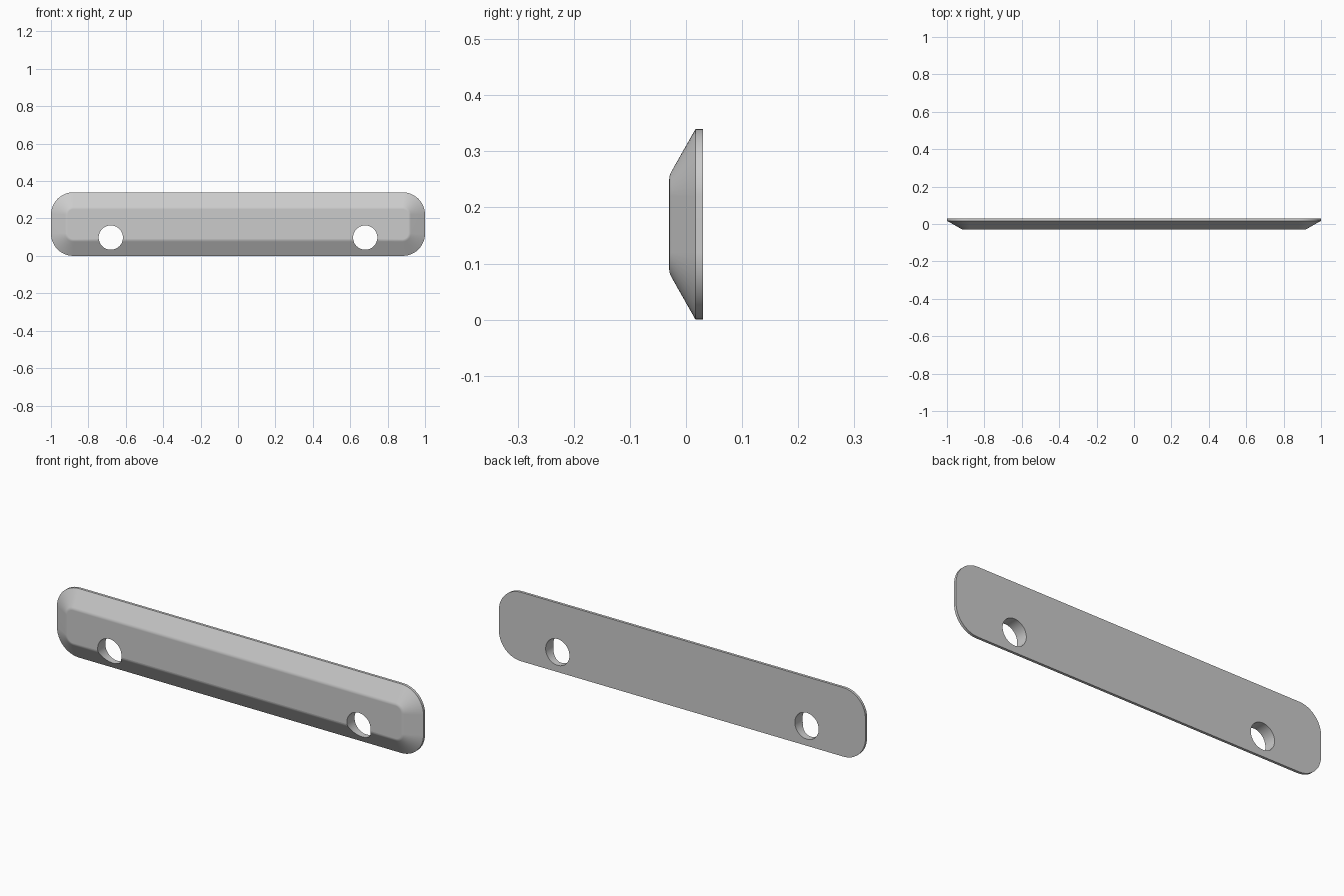
import bpy, bmesh, math

cube = bpy.data.objects.get("Cube")
if cube:
    bpy.data.objects.remove(cube, do_unlink=True)

HALF_X, HEIGHT, CORNER = 1.0, 0.34, 0.12
FRONT, RIM, BACK = -0.03, 0.017, 0.03
SLOPE = 0.083

grey = bpy.data.materials.new("plain grey")
grey.use_nodes = True
colour = (0.6, 0.6, 0.6, 1)
grey.diffuse_color = colour
grey.node_tree.nodes["Principled BSDF"].inputs["Base Color"].default_value = colour


def outline(inset, steps=12):
    """Rounded rectangle in x and z, shrunk by the inset."""
    radius = CORNER - inset
    points = []
    for quarter, (sx, sz) in enumerate([(1, 1), (-1, 1), (-1, -1), (1, -1)]):
        for i in range(steps + 1):
            a = math.radians(90) * (quarter + i / steps)
            points.append((sx * (HALF_X - CORNER) + radius * math.cos(a),
                           HEIGHT / 2 + sz * (HEIGHT / 2 - CORNER) + radius * math.sin(a)))
    return points


# Plate: straight rim, sloped border and a softened edge to the flat front
bm = bmesh.new()
soft = 0.007
drop = soft * (RIM - FRONT) / SLOPE
sections = [(0, BACK), (0, RIM), (SLOPE - soft, FRONT + drop),
            (SLOPE, FRONT + drop * 0.25), (SLOPE + soft, FRONT)]
rings = [[bm.verts.new((x, y, z)) for x, z in outline(inset)] for inset, y in sections]
for a, b in zip(rings, rings[1:]):
    for i in range(len(a)):
        j = (i + 1) % len(a)
        bm.faces.new((a[i], a[j], b[j], b[i]))
bm.faces.new(rings[0])
bm.faces.new(rings[-1])
bmesh.ops.recalc_face_normals(bm, faces=bm.faces)
mesh = bpy.data.meshes.new("plate")
bm.to_mesh(mesh)
bm.free()
mesh.materials.append(grey)
plate = bpy.data.objects.new("plate", mesh)
bpy.context.collection.objects.link(plate)

# Two round screw holes
for side, x in (("right", -0.68), ("left", 0.68)):
    bpy.ops.mesh.primitive_cylinder_add(vertices=48, radius=0.065, depth=0.3,
                                        location=(x, 0, 0.098),
                                        rotation=(math.pi / 2, 0, 0))
    cutter = bpy.context.object
    cutter.name = side + "_hole_cutter"
    cutter.data.materials.append(grey)
    cutter.hide_render = True
    cut = plate.modifiers.new(side + "_hole", 'BOOLEAN')
    cut.operation, cut.solver, cut.object = 'DIFFERENCE', 'EXACT', cutter

# Apply the cuts, remove the cutters and smooth the shading
bpy.ops.object.select_all(action='DESELECT')
plate.select_set(True)
bpy.context.view_layer.objects.active = plate
for name in [m.name for m in plate.modifiers]:
    cutter = plate.modifiers[name].object
    bpy.ops.object.modifier_apply(modifier=name)
    bpy.data.objects.remove(cutter, do_unlink=True)
bpy.ops.object.shade_smooth_by_angle(angle=math.radians(32))
weighted = plate.modifiers.new("even_shading", 'WEIGHTED_NORMAL')
weighted.keep_sharp = True
